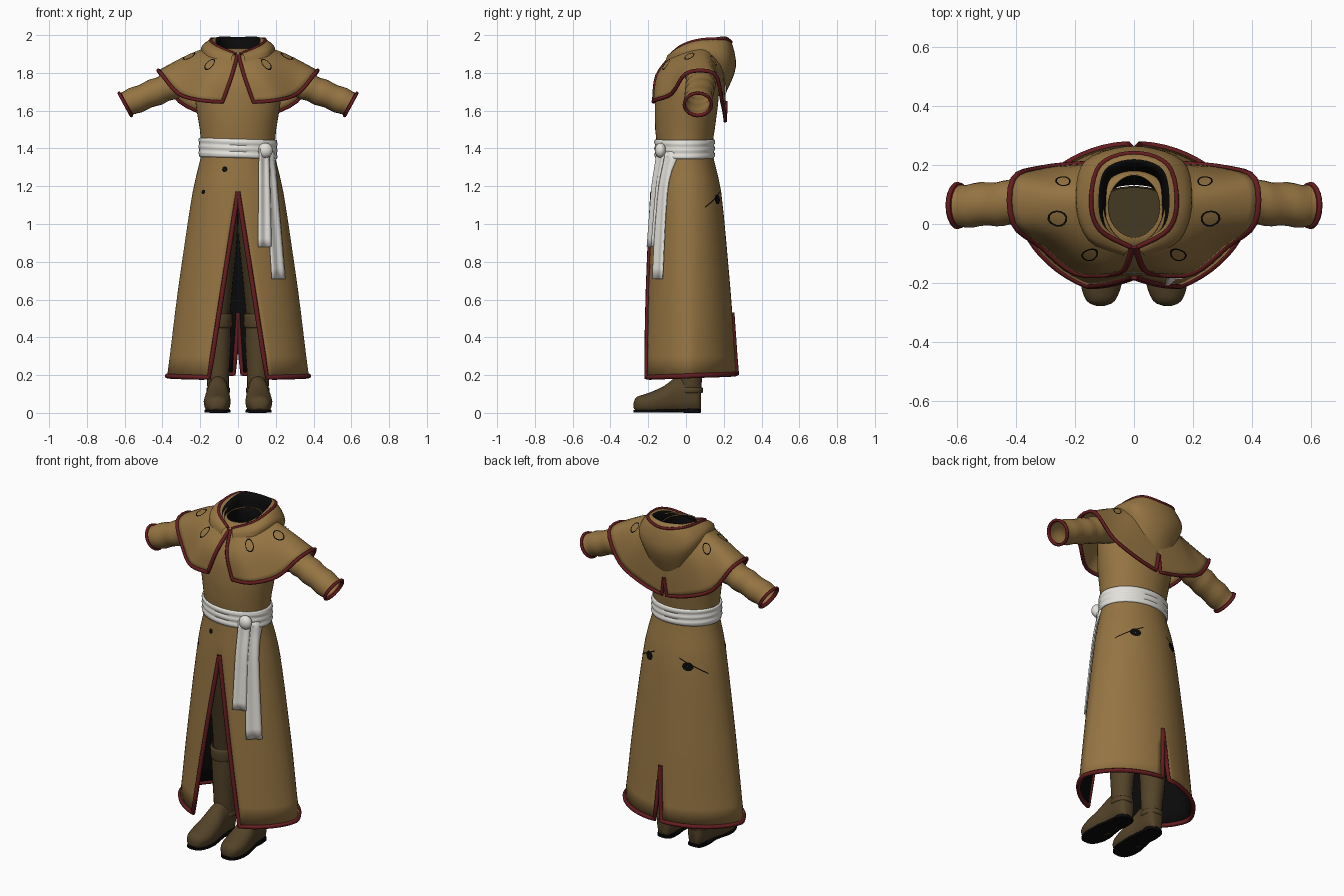
import bpy, bmesh, math
from mathutils import Vector

cube = bpy.data.objects.get("Cube")
if cube:
    bpy.data.objects.remove(cube, do_unlink=True)


def material(name, r, g, b):
    m = bpy.data.materials.new(name)
    m.use_nodes = True
    m.diffuse_color = (r, g, b, 1)
    bsdf = m.node_tree.nodes["Principled BSDF"]
    bsdf.inputs["Base Color"].default_value = (r, g, b, 1)
    bsdf.inputs["Roughness"].default_value = 0.9
    return m


TAN = material("tan cloth", 0.30, 0.175, 0.055)
RED = material("dark red trim", 0.13, 0.012, 0.014)
BLACK = material("black lining", 0.003, 0.003, 0.003)
WHITE = material("white sash", 0.78, 0.76, 0.71)
BOOT = material("brown leather", 0.088, 0.056, 0.022)
TROUSER = material("dark trousers", 0.06, 0.04, 0.016)


def steps(n, a=0.0, b=1.0):
    return [a + (b - a) * i / n for i in range(n + 1)]


def turn(n):
    return steps(n, 0, 2 * math.pi)[:-1]


def spline(pts, t):
    """Smooth curve through tuples of any length, t from 0 to 1."""
    n = len(pts) - 1
    i = min(int(t * n), n - 1)
    f = t * n - i
    p = [pts[max(0, min(n, k))] for k in (i - 1, i, i + 1, i + 2)]
    return [0.5 * (2 * b + (c - a) * f + (2 * a - 5 * b + 4 * c - d) * f * f
                   + (3 * b - a - 3 * c + d) * f ** 3) for a, b, c, d in zip(*p)]


def sheet(name, fn, us, vs, mats, rule=None, closed=False, mirror=True,
          thick=0.0, lining=0, cap=False):
    """Grid surface from fn(u, v); closed wraps u into a tube."""
    bm = bmesh.new()
    rows = [[bm.verts.new(fn(u, v)) for u in us] for v in vs]
    n = len(us)
    for j in range(len(vs) - 1):
        for i in range(n if closed else n - 1):
            k = (i + 1) % n
            f = bm.faces.new((rows[j][i], rows[j][k], rows[j + 1][k], rows[j + 1][i]))
            f.material_index = rule(j) if rule else 0
    if cap:
        bm.faces.new(rows[0])
        bm.faces.new(rows[-1])
    bm.normal_update()
    if closed:
        bmesh.ops.recalc_face_normals(bm, faces=bm.faces)
    else:
        out = 0
        for f in bm.faces:
            c = f.calc_center_median()
            out += f.calc_area() * f.normal.dot(Vector((c.x, c.y - 0.03, 0.1)))
        if out < 0:
            bmesh.ops.reverse_faces(bm, faces=bm.faces)
    return finish(name, bm, mats, mirror, thick, lining)


def finish(name, bm, mats, mirror=False, thick=0.0, lining=0):
    me = bpy.data.meshes.new(name)
    bm.to_mesh(me)
    bm.free()
    for m in mats:
        me.materials.append(m)
    for p in me.polygons:
        p.use_smooth = True
    me.set_sharp_from_angle(angle=math.radians(50))
    ob = bpy.data.objects.new(name, me)
    bpy.context.collection.objects.link(ob)
    if mirror:
        mod = ob.modifiers.new("mirror", "MIRROR")
        mod.merge_threshold = 0.0005
    if thick:
        mod = ob.modifiers.new("thickness", "SOLIDIFY")
        mod.thickness = thick
        mod.material_offset = lining


def piping(name, pts, r=0.013):
    """Round trim along a path, repeated on both sides."""
    cu = bpy.data.curves.new(name, "CURVE")
    cu.dimensions = "3D"
    cu.bevel_depth = r
    cu.bevel_resolution = 1
    cu.use_fill_caps = True
    cu.materials.append(RED)
    for s in (1, -1):
        sp = cu.splines.new("POLY")
        sp.points.add(len(pts) - 1)
        for q, p in zip(sp.points, pts):
            q.co = (s * p[0], p[1], p[2], 1)
    bpy.context.collection.objects.link(bpy.data.objects.new(name, cu))


# Robe: height, half width, front y, back y
ROBE = [(0.15, .38, -.24, .272), (0.6, .325, -.213, .24), (1.0, .268, -.187, .205),
        (1.2, .235, -.175, .183), (1.34, .2, -.158, .148), (1.41, .194, -.153, .138),
        (1.5, .202, -.163, .152), (1.62, .222, -.165, .168), (1.75, .24, -.15, .18),
        (1.85, .18, -.1, .18), (1.93, .09, -.05, .17)]


def robe_size(z):
    for a, b in zip(ROBE, ROBE[1:]):
        if z <= b[0]:
            t = (z - a[0]) / (b[0] - a[0])
            return [p + (q - p) * t for p, q in zip(a, b)][1:]
    return ROBE[-1][1:]


def ring(phi, z, grow=0.0):
    """Point around the robe; the skirt pinches toward its sides lower down."""
    w, f, b = robe_size(z)
    c = math.cos(phi)
    c = math.copysign(abs(c) ** (1 + 0.3 * min(1, max(0, 1.25 - z))), c)
    return Vector(((w + grow) * math.sin(phi), (f + b) / 2 - ((b - f) / 2 + grow) * c, z))


def robe(u, z):
    w = robe_size(z)[0]
    front = math.asin(max(0, 0.153 * (1.17 - z) / 0.98) / w)
    back = math.pi - math.asin(max(0, 0.022 * (0.53 - z) / 0.34) / w)
    p = ring(front + (back - front) * u, z)
    p.z += 0.02 * u * (z < 0.2)
    return p


heights = [.187, .3, .42, .53, .65, .8, .92, 1.05, 1.17, 1.25, 1.34, 1.41, 1.46,
           1.5, 1.56, 1.62, 1.69, 1.75, 1.8, 1.85, 1.93]
around = steps(24)
sheet("robe", robe, around, heights, [TAN, RED, BLACK], thick=0.006, lining=2)
piping("robe_trim", [robe(0, z) for z in heights[8::-1]]
       + [robe(u, heights[0]) for u in around] + [robe(1, z) for z in heights[:4]])


# Worn holes and rips in the cloth
def hole(name, phi, z, w, h, mirror):
    sheet(name, lambda a, v: ring(phi + w * math.cos(a) * v, z + h * math.sin(a) * v, 0.004),
          turn(9), [0.05, 1], [BLACK], closed=True, mirror=mirror)


hole("back_hole", 2.6, 1.13, 0.14, 0.026, True)
hole("front_hole", -0.33, 1.29, 0.07, 0.016, False)
hole("side_hole", -0.85, 1.17, 0.06, 0.012, False)
sheet("back_rip", lambda u, v: ring(2.1 + 0.7 * u, 1.085 + 0.085 * u + 0.007 * v, 0.003),
      steps(14), [0, 1], [BLACK])

# Shoulder cape: neck, shoulder and hem points from front to back
CAPE = [(.004, -.075, 1.89, .033, -.153, 1.785, .082, -.17, 1.645),
        (.045, -.06, 1.91, .12, -.145, 1.80, .2, -.165, 1.655),
        (.085, -.01, 1.94, .2, -.075, 1.845, .315, -.075, 1.69),
        (.105, .05, 1.95, .25, .02, 1.89, .41, .005, 1.80),
        (.11, .1, 1.95, .25, .11, 1.895, .41, .15, 1.795),
        (.1, .15, 1.95, .21, .18, 1.81, .31, .19, 1.65),
        (.06, .19, 1.93, .12, .205, 1.76, .15, .205, 1.575),
        (0, .2, 1.93, 0, .21, 1.67, .016, .207, 1.545)]


def spokes(table):
    def fn(u, v):
        s = spline(table, u)
        return Vector(spline([s[i:i + 3] for i in range(0, len(s), 3)], v))
    return fn


cape = spokes(CAPE)
down = steps(8)
sheet("shoulder_cape", cape, steps(28), down, [TAN], thick=0.006)
piping("cape_trim", [cape(0, v) for v in down] + [cape(u, 1) for u in steps(28)]
       + [cape(1, v) for v in (0.9, 0.75, 0.55)], 0.0105)


# Leaf outlines worn into the cape
def leaf(name, u0, v0, du, dv):
    def fn(a, r):
        u, v = u0 + du * r * math.cos(a), v0 + dv * r * math.sin(a)
        p = cape(u, v)
        n = (cape(u + 0.01, v) - p).cross(cape(u, v + 0.01) - p).normalized()
        return p + n * math.copysign(0.004, n.z)
    sheet(name, fn, turn(12), [0.8, 1], [BLACK], closed=True)


leaf("front_leaf", 0.22, 0.42, 0.03, 0.11)
leaf("side_leaf", 0.43, 0.52, 0.04, 0.1)
leaf("back_leaf", 0.63, 0.5, 0.03, 0.09)

# Lowered hood: inner neck, inner rim, crest, outer fold and tuck from front to back
HOOD = [(.0, -.05, 1.84, .002, -.06, 1.875, .012, -.078, 1.90, .03, -.1, 1.89, .035, -.11, 1.85),
        (.075, -.01, 1.84, .085, -.01, 1.92, .115, -.02, 1.945, .155, -.045, 1.92, .15, -.06, 1.86),
        (.09, .08, 1.84, .1, .08, 1.95, .145, .075, 1.975, .195, .08, 1.935, .19, .09, 1.86),
        (.075, .15, 1.84, .085, .17, 1.975, .115, .2, 1.98, .165, .215, 1.88, .12, .2, 1.76),
        (0, .18, 1.84, 0, .2, 1.98, 0, .24, 1.965, 0, .264, 1.83, 0, .21, 1.69)]
HOOD.append([-c if i % 3 == 0 else c for i, c in enumerate(HOOD[3])])
hood = spokes(HOOD)
hood_turn = steps(20, 0, 0.8)
sheet("hood", hood, hood_turn, steps(16), [TAN, BLACK], rule=lambda j: int(j < 6))
piping("hood_trim", [hood(u, 0.5) for u in hood_turn], 0.008)


# Sleeves with wrinkles and cuffs
def sleeve(a, t):
    c = spline([(.14, .08, 1.8), (.28, .08, 1.76), (.42, .072, 1.705), (.6, .06, 1.632)], t)
    r = 0.079 - 0.011 * t + 0.003 * math.sin(t * 38 + math.cos(a))
    return Vector((c[0] + r * 0.48 * math.sin(a), c[1] + (r + .004) * math.cos(a),
                   c[2] + r * 0.88 * math.sin(a)))


circle = turn(20)
sheet("sleeve", sleeve, circle, steps(24), [TAN, RED], rule=lambda j: int(j > 22),
      closed=True, thick=0.006)
piping("cuff_trim", [sleeve(a, 0.99) for a in circle + [0, circle[1]]], 0.009)


# Sash: folded belt, knot and hanging tails
def belt(a, v):
    p = ring(a, 1.40, 0.008 + 0.007 * abs(math.sin(v * 3 * math.pi + 0.4 * math.sin(a))))
    p.z = 1.35 + 0.1 * v - 0.03 * p.x
    return p


sheet("sash_belt", belt, turn(40), steps(12), [WHITE], closed=True, mirror=False, thick=0.012)
bm = bmesh.new()
bmesh.ops.create_uvsphere(bm, u_segments=14, v_segments=10, radius=1)
bmesh.ops.scale(bm, vec=(.04, .03, .04), verts=bm.verts)
bmesh.ops.translate(bm, vec=(.145, -.135, 1.39), verts=bm.verts)
finish("sash_knot", bm, [WHITE])


def tail(name, x0, x1, bottom, gap):
    def fn(u, t):
        z = 1.4 + (bottom - 1.4) * t
        x = x0 + (x1 - x0) * t + (u - 0.5) * (0.055 + 0.018 * t)
        p = ring(math.asin(x / robe_size(z)[0]), z)
        return Vector((x, p.y - gap - 0.005 * math.sin(u * 9), z))
    sheet(name, fn, steps(8), steps(12), [WHITE], mirror=False, thick=0.008)


tail("sash_tail_short", .138, .142, .88, .028)
tail("sash_tail_long", .165, .215, .71, .02)

# Boots: y, half width, underside, top of the foot from toe to heel
FOOT = [(-.277, .015, .026, .055), (-.26, .048, .012, .085), (-.2, .07, .006, .105),
        (-.12, .068, .006, .14), (-.05, .057, .012, .19), (.02, .055, .014, .2),
        (.065, .046, .014, .2), (.08, .025, .026, .18)]


def foot(a, t):
    y, w, lo, hi = spline(FOOT, t)
    s = math.sin(a)
    s = s if s > 0 else max(-1, s * 1.5)
    return Vector((.105 - .03 * y + w * math.cos(a), y, (lo + hi) / 2 + (hi - lo) / 2 * s))


def sole(a, z):
    t = (1 - math.cos(a)) / 2
    y, w, lo, hi = spline(FOOT, t)
    return Vector((.105 - .03 * y + (w - .002) * (1 if a < math.pi else -1), y,
                   z + 0.006 * (0.45 < t < 0.6)))


def tube(name, table, mats, n=12, cap=False, mirror=True):
    """Upright tube through (x, y, z, half width, half depth)."""
    def fn(a, t):
        x, y, z, w, d = spline(table, t)
        return Vector((x + w * math.cos(a), y + d * math.sin(a), z))
    sheet(name, fn, circle, steps(n), mats, closed=True, cap=cap, mirror=mirror)


sheet("boot_foot", foot, circle, steps(21), [BOOT], closed=True, cap=True)
sheet("boot_sole", sole, steps(31, 0.15, 2 * math.pi - 0.15), [0.002, 0.014], [BLACK],
      closed=True, cap=True)
tube("boot_heel", [(.103, .033, 0, .048, .045), (.103, .033, .024, .05, .047)], [BLACK], 2, True)
tube("boot_shaft", [(.105, .022, .12, .056, .058), (.107, .025, .2, .06, .062),
                    (.108, .03, .35, .069, .074), (.108, .03, .53, .073, .08)], [BOOT])
tube("boot_cuff", [(.108, .03, .45, .07, .077), (.108, .03, .46, .077, .084),
                   (.108, .03, .515, .079, .086), (.108, .03, .525, .066, .074)], [BOOT])
tube("ankle_strap", [(.105, .022, .105, .056, .06), (.105, .022, .11, .062, .068),
                     (.105, .022, .13, .062, .068), (.105, .022, .135, .056, .06)], [BOOT], 6)

# Trousers under the robe
tube("trouser_leg", [(.106, .03, .5, .062, .07), (.1, .025, .7, .075, .085),
                     (.092, .015, .95, .091, .11), (.088, .01, 1.2, .09, .12)], [TROUSER])
tube("trouser_waist", [(0, .005, 1.17, .17, .125), (0, .0, 1.33, .17, .125)], [TROUSER], 4,
     True, False)
